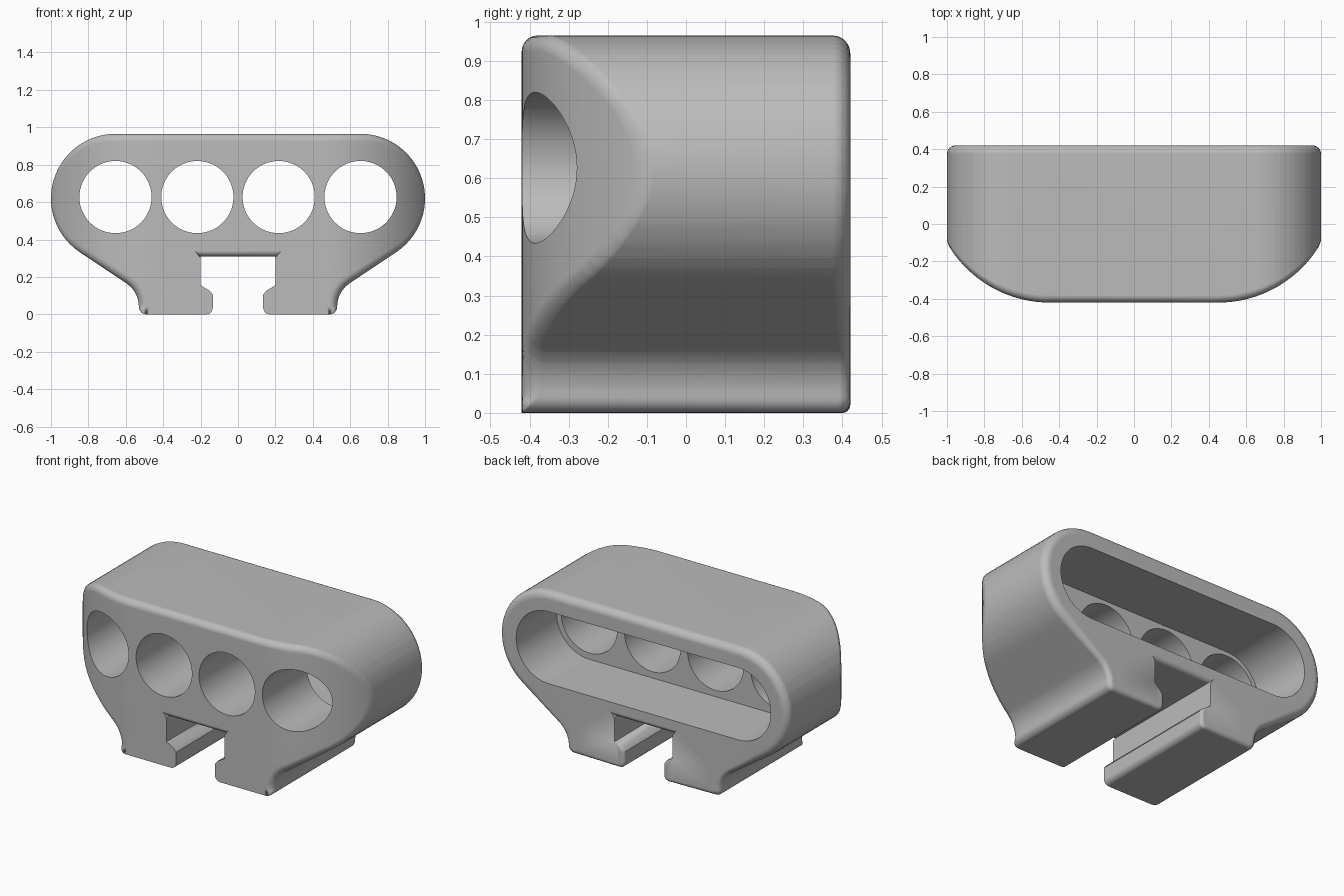
import bpy, bmesh, math
from mathutils import Vector

cube = bpy.data.objects.get("Cube")
if cube:
    bpy.data.objects.remove(cube, do_unlink=True)

HALF = 0.42                 # half depth
END_X, MID_Z = 0.655, 0.62  # centre of the rounded ends
NOSE_X, NOSE_R = 0.45, 0.633  # rounded front corners in plan

grey = bpy.data.materials.new("grey plastic")
grey.use_nodes = True
grey.diffuse_color = (0.5, 0.5, 0.5, 1)
grey.node_tree.nodes["Principled BSDF"].inputs["Base Color"].default_value = (0.5, 0.5, 0.5, 1)


def arc(cx, cz, r, start, end, steps):
    angles = [math.radians(start + (end - start) * i / steps) for i in range(steps + 1)]
    return [Vector((cx + r * math.cos(a), cz + r * math.sin(a))) for a in angles]


def make_object(name, bm):
    mesh = bpy.data.meshes.new(name)
    bmesh.ops.recalc_face_normals(bm, faces=bm.faces)
    bm.to_mesh(mesh)
    bm.free()
    mesh.materials.append(grey)
    obj = bpy.data.objects.new(name, mesh)
    bpy.context.collection.objects.link(obj)
    return obj


def loft(rings):
    """Closed solid through a list of matching rings."""
    bm = bmesh.new()
    loops = [[bm.verts.new(p) for p in ring] for ring in rings]
    n = len(loops[0])
    for a, b in zip(loops, loops[1:]):
        for i in range(n):
            j = (i + 1) % n
            bm.faces.new((a[i], a[j], b[j], b[i]))
    bm.faces.new(loops[0])
    bm.faces.new(loops[-1])
    return bm


def prism(points, y0, y1):
    return loft([[(p.x, y, p.y) for p in points] for y in (y0, y1)])


def inward_normals(points):
    result = []
    for i, p in enumerate(points):
        d1 = (p - points[i - 1]).normalized()
        d2 = (points[(i + 1) % len(points)] - p).normalized()
        n1, n2 = Vector((d1.y, -d1.x)), Vector((d2.y, -d2.x))
        result.append((n1 + n2) / (1 + n1.dot(n2)))
    return result


def front_radius(p):
    x = abs(p.x)
    if x < 0.22:
        return 0.03 if p.y > 0.305 else 0
    return min(0.045 * (1 - 0.6 * x ** 4), p.y)


def back_radius(p):
    x = abs(p.x)
    if x < 0.22:
        if p.y > 0.305:
            return 0.03
        return 0.02 if p.y < 0.14 else 0
    return 0.045 if p.y > 0.2 else 0.03


def nose(x):
    d = max(abs(x) - NOSE_X, 0)
    return NOSE_R - math.sqrt(NOSE_R ** 2 - d * d)


# Cross-section: rounded end, flared foot, hooked rail slot
half = arc(END_X, MID_Z, 0.345, 90, -56, 28)
half += arc(0.682, 0.04, 0.152, 124, 180, 8)
half += arc(0.49, 0.04, 0.04, 0, -90, 6)[1:]
half += arc(0.17, 0.035, 0.035, -90, -180, 6)
half += [Vector(p) for p in ((0.135, 0.105), (0.15, 0.125), (0.2, 0.155), (0.2, 0.3), (0.2, 0.31))]
section = half + [Vector((-p.x, p.y)) for p in reversed(half)]
normals = inward_normals(section)


def rounded_rings(radius, side):
    """Rings from the end face out to the full section."""
    rings = []
    for k in range(7):
        a = math.radians(15 * k)
        ring = []
        for p, n in zip(section, normals):
            r = radius(p)
            q = p + n * r * (1 - math.sin(a))
            ring.append((q.x, side * (HALF - r * (1 - math.cos(a))), q.y))
        rings.append(ring)
    return rings


# Body with rounded rims, then front curved back at both sides
bm = loft(rounded_rings(front_radius, -1) + rounded_rings(back_radius, 1)[::-1])
bmesh.ops.remove_doubles(bm, verts=bm.verts, dist=0.00005)
bmesh.ops.triangulate(bm, faces=[f for f in bm.faces if len(f.verts) > 4])
for k in range(20):
    for side in (-1, 1):
        x = side * (NOSE_X + (1 - NOSE_X) * k / 20)
        bmesh.ops.bisect_plane(bm, geom=bm.verts[:] + bm.edges[:] + bm.faces[:],
                               dist=0.00001, plane_co=(x, 0, 0), plane_no=(1, 0, 0))
for v in bm.verts:
    if v.co.y < -0.3:
        v.co.y += nose(v.co.x)
bmesh.ops.triangulate(bm, faces=bm.faces)
body = make_object("holder_body", bm)

# Cutters: four round holes and the long pocket at the back
cutters = []
for x in (-END_X, -0.2175, 0.2175, END_X):
    cutters.append(make_object("hole_cutter", prism(arc(x, 0.627, 0.193, 0, 360, 64)[:-1], -0.7, 0.3)))
pocket = arc(END_X, MID_Z, 0.225, 90, -90, 32) + arc(-END_X, MID_Z, 0.225, 270, 90, 32)
cutters.append(make_object("pocket_cutter", prism(pocket, 0.02, 0.7)))

bpy.ops.object.select_all(action='DESELECT')
bpy.context.view_layer.objects.active = body
body.select_set(True)
for cutter in cutters:
    cutter.hide_render = True
    mod = body.modifiers.new("cut", 'BOOLEAN')
    mod.operation = 'DIFFERENCE'
    mod.solver = 'EXACT'
    mod.object = cutter
    bpy.ops.object.modifier_apply(modifier=mod.name)
for cutter in cutters:
    bpy.data.objects.remove(cutter, do_unlink=True)

# Smooth shading with crisp hole edges
bpy.ops.object.shade_smooth_by_angle(angle=math.radians(32))
weighted = body.modifiers.new("weighted_normals", 'WEIGHTED_NORMAL')
weighted.keep_sharp = True
